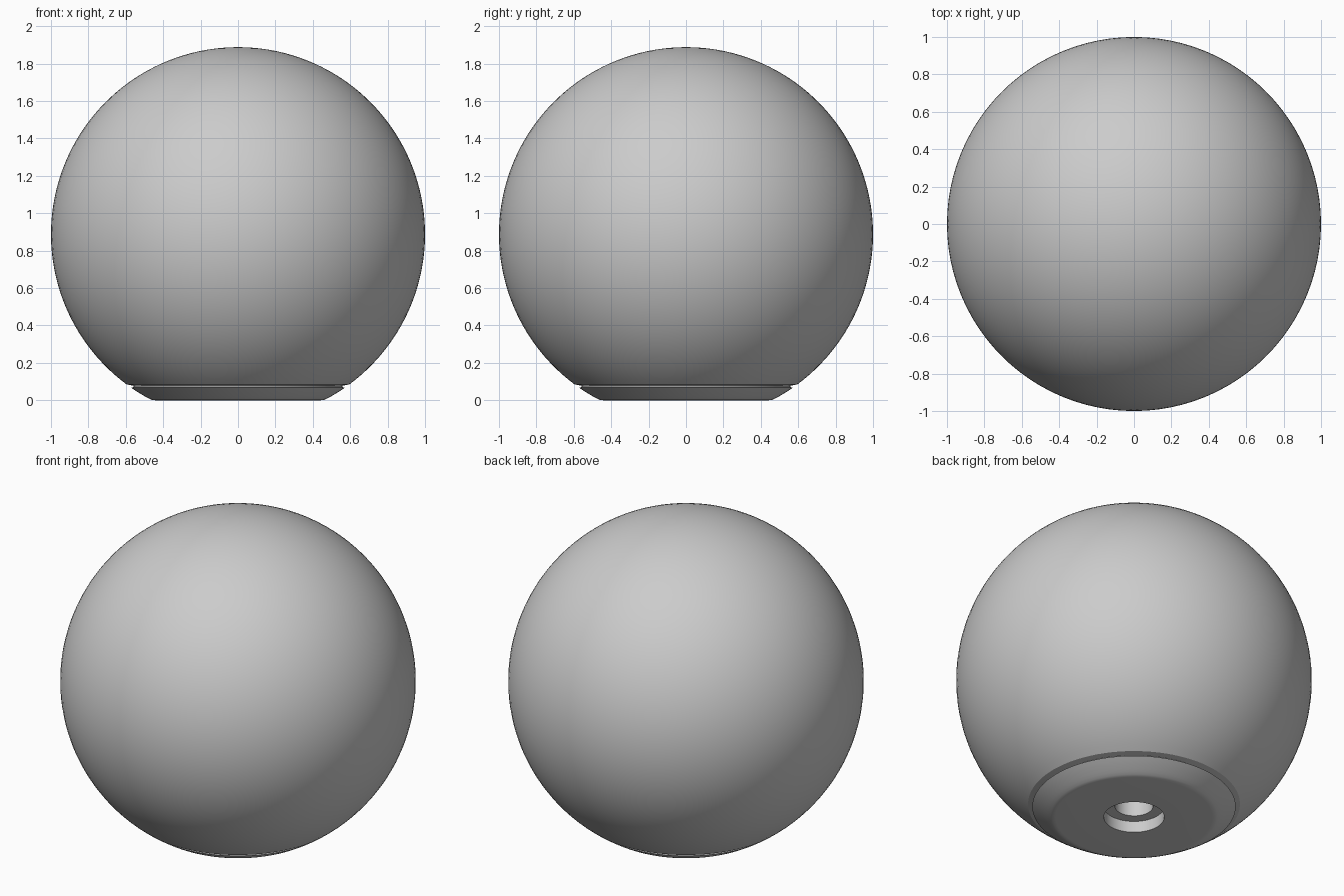
import bpy, bmesh, math

if "Cube" in bpy.data.objects:
    bpy.data.objects.remove(bpy.data.objects["Cube"])

SEGMENTS = 96
CENTRE_Z = 0.888


def lathe(name, profile):
    """Spin an (r, z) profile around the z axis, from top to bottom."""
    bm = bmesh.new()
    verts = [bm.verts.new((r, 0, z)) for r, z in profile]
    edges = [bm.edges.new(pair) for pair in zip(verts, verts[1:])]
    bmesh.ops.spin(bm, geom=verts + edges, cent=(0, 0, 0), axis=(0, 0, 1),
                   angle=math.tau, steps=SEGMENTS, use_duplicate=False)
    bmesh.ops.remove_doubles(bm, verts=bm.verts, dist=1e-5)
    bmesh.ops.recalc_face_normals(bm, faces=bm.faces)
    mesh = bpy.data.meshes.new(name)
    bm.to_mesh(mesh)
    bm.free()
    obj = bpy.data.objects.new(name, mesh)
    bpy.context.collection.objects.link(obj)
    bpy.ops.object.select_all(action='DESELECT')
    obj.select_set(True)
    bpy.context.view_layer.objects.active = obj
    bpy.ops.object.shade_smooth_by_angle(angle=math.radians(25))
    return obj


# Ball: unit sphere arc ending at the thin seam above the base
end = math.acos((0.085 - CENTRE_Z))
arc = [(math.sin(end * i / 60), CENTRE_Z + math.cos(end * i / 60))
       for i in range(61)]

# Seam step, then the base following the sphere down to a softened rim
seam = [(0.558, 0.078), (0.558, 0.07), (0.572, 0.068)]
base = [(math.sqrt(1 - (z - CENTRE_Z) ** 2), z)
        for z in (0.055, 0.04, 0.025, 0.015)]
rim = [(0.47, 0.006), (0.456, 0.001), (0.44, 0.0)]

# Counterbore and blind screw hole in the underside
hole = [(0.17, 0.0), (0.17, 0.07), (0.107, 0.07), (0.107, 0.5), (0, 0.5)]

lathe("ball_knob", arc + seam + base + rim + hole)
